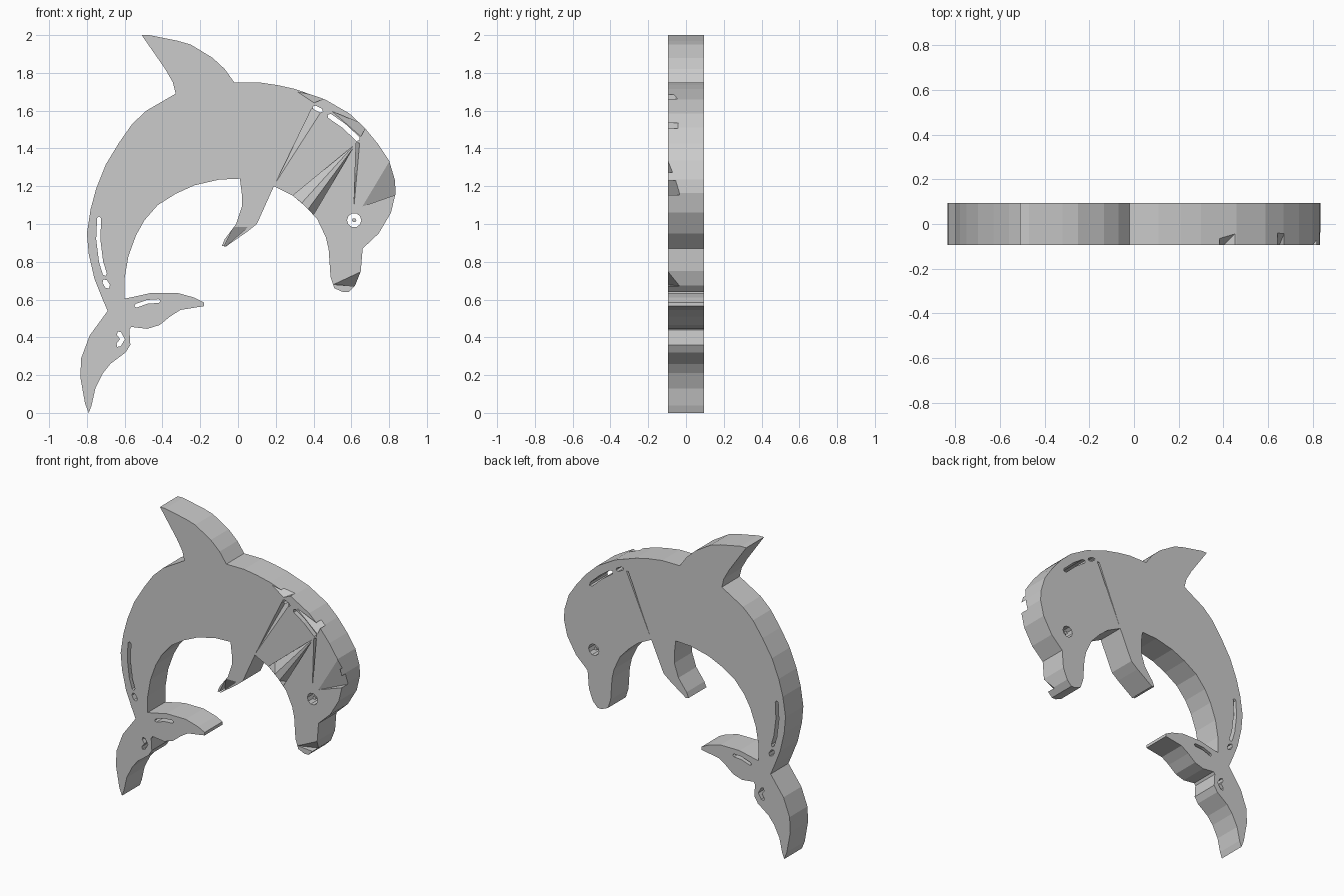
import bpy, bmesh, math
from mathutils import Vector

if "Cube" in bpy.data.objects:
    bpy.data.objects.remove(bpy.data.objects["Cube"])

HALF = 0.094

# Outline sections, clockwise from the tail tip
left_lobe = [(-.79, 0), (-.81, .05), (-.835, .19), (-.83, .29), (-.785, .41), (-.69, .54)]
outer_back = [(-.72, .61), (-.76, .71), (-.79, .84), (-.80, .95), (-.78, 1.08), (-.75, 1.19),
              (-.70, 1.315), (-.63, 1.43), (-.56, 1.53), (-.485, 1.6), (-.39, 1.655), (-.33, 1.69)]
dorsal_fin = [(-.345, 1.75), (-.385, 1.82), (-.51, 2), (-.47, 2), (-.32, 1.97), (-.25, 1.95),
              (-.135, 1.88), (-.07, 1.82), (-.02, 1.75)]
forehead = [(.11, 1.75), (.21, 1.735), (.30, 1.715), (.46, 1.66), (.59, 1.585), (.67, 1.51),
            (.74, 1.425), (.80, 1.335), (.83, 1.235), (.835, 1.165), (.81, 1.06), (.745, .95), (.66, .87)]
snout = [(.65, .75), (.62, .675), (.585, .64), (.555, .64), (.51, .66), (.49, .72), (.48, .865),
         (.465, .93), (.42, 1.025), (.36, 1.09), (.29, 1.15), (.19, 1.2)]
flipper = [(.145, 1.1), (.10, 1), (.05, .96), (-.065, .88), (-.085, .885), (-.07, .92),
           (-.01, 1), (.02, 1.09), (.02, 1.16), (.01, 1.24)]
belly = [(-.1, 1.235), (-.23, 1.205), (-.33, 1.16), (-.425, 1.1), (-.495, 1.02),
         (-.54, .94), (-.58, .83), (-.6, .715), (-.6, .605)]
right_lobe = [(-.55, .615), (-.46, .635), (-.32, .635), (-.23, .61), (-.18, .585), (-.18, .565),
              (-.305, .545), (-.36, .51), (-.415, .465), (-.48, .445), (-.565, .455), (-.575, .44)]
inner_lobe = [(-.57, .36), (-.595, .32), (-.675, .26), (-.715, .21), (-.755, .13), (-.775, .04)]


def circle(cx, cz, r, n=10):
    return [(cx + r * math.cos(2 * math.pi * i / n), cz + r * math.sin(2 * math.pi * i / n))
            for i in range(n)]


def slot(path, width):
    """Closed strip of the given width along a path, with pointed-round ends."""
    p = [Vector(q) for q in path]
    left, right = [], []
    for i, q in enumerate(p):
        d = (p[min(i + 1, len(p) - 1)] - p[max(i - 1, 0)]).normalized()
        n = Vector((-d.y, d.x)) * width / 2
        left.append(q + n)
        right.append(q - n)
    cap0 = p[0] + (p[0] - p[1]).normalized() * width / 2
    cap1 = p[-1] + (p[-1] - p[-2]).normalized() * width / 2
    return [cap0] + left + [cap1] + right[::-1]


def plate(name, loops, half):
    """Filled flat profile in the xz plane with thickness along y; inner loops are holes."""
    cu = bpy.data.curves.new(name, 'CURVE')
    cu.dimensions, cu.fill_mode, cu.extrude = '2D', 'BOTH', half
    for loop in loops:
        s = cu.splines.new('POLY')
        s.points.add(len(loop) - 1)
        for pt, q in zip(s.points, loop):
            pt.co = (q[0], q[1], 0, 1)
        s.use_cyclic_u = True
    tmp = bpy.data.objects.new(name + "_profile", cu)
    bpy.context.collection.objects.link(tmp)
    bpy.context.view_layer.update()
    me = bpy.data.meshes.new_from_object(tmp.evaluated_get(bpy.context.evaluated_depsgraph_get()))
    bpy.data.objects.remove(tmp)
    bm = bmesh.new()
    bm.from_mesh(me)
    for v in bm.verts:
        v.co = (v.co.x, -v.co.z, v.co.y)
    bmesh.ops.remove_doubles(bm, verts=bm.verts, dist=1e-4)
    bmesh.ops.recalc_face_normals(bm, faces=bm.faces)
    for f in bm.faces:
        f.smooth = False
    bm.to_mesh(me)
    bm.free()
    ob = bpy.data.objects.new(name, me)
    bpy.context.collection.objects.link(ob)
    return ob


# Body plate with pierced slots and eye
outline = (left_lobe + outer_back + dorsal_fin + forehead + snout + flipper
           + belly + right_lobe + inner_lobe)
holes = [slot([(-.735, 1.03), (-.74, .92), (-.725, .80), (-.705, .735)], .022),
         slot([(-.705, .695), (-.69, .67)], .028),
         slot([(-.54, .567), (-.48, .588), (-.42, .592)], .02),
         slot([(-.63, .42), (-.612, .39), (-.632, .36)], .026),
         slot([(.405, 1.617), (.44, 1.6)], .022),
         slot([(.485, 1.572), (.56, 1.52), (.635, 1.45)], .026),
         circle(.615, 1.02, .038)]
body = plate("body", [outline] + holes, HALF)

# Pupil post
plate("pupil", [circle(.615, 1.02, .012, 6)], HALF * .8)

# Sloped facets cut into the head front (-1) and the back (1); second corner is the deepest
facets = [(-1, (.19, 1.2), (.39, 1.61), (.44, 1.59)),
          (-1, (.63, 1.43), (.29, 1.15), (.34, 1.11)),
          (-1, (.62, 1.42), (.40, 1.05), (.37, 1.08)),
          (-1, (.613, 1.07), (.625, 1.43), (.645, 1.43)),
          (-1, (.31, 1.70), (.47, 1.67), (.40, 1.64)),
          (-1, (.49, 1.60), (.68, 1.52), (.65, 1.46)),
          (-1, (.65, 1.09), (.85, 1.16), (.80, 1.34)),
          (-1, (.65, .75), (.63, .67), (.50, .68)),
          (-1, (-.02, .99), (-.08, .87), (.06, .99)),
          (1, (.19, 1.2), (.36, 1.61), (.375, 1.61))]
bm = bmesh.new()
for side, a, b, c in facets:
    y = side * (HALF + .003)
    va, vb, vc = (bm.verts.new((q[0], y, q[1])) for q in (a, b, c))
    vd = bm.verts.new((b[0], y - side * .07, b[1]))
    for tri in ((va, vb, vc), (va, vb, vd), (vb, vc, vd), (vc, va, vd)):
        bm.faces.new(tri)
bmesh.ops.recalc_face_normals(bm, faces=bm.faces)
me = bpy.data.meshes.new("facet_cutter")
bm.to_mesh(me)
bm.free()
cutter = bpy.data.objects.new("facet_cutter", me)
bpy.context.collection.objects.link(cutter)
cutter.hide_render = True
cutter.display_type = 'WIRE'

mod = body.modifiers.new("facets", 'BOOLEAN')
mod.operation, mod.solver, mod.object = 'DIFFERENCE', 'EXACT', cutter
mod.use_self = True
bpy.context.view_layer.objects.active = body
body.select_set(True)
bpy.ops.object.modifier_apply(modifier=mod.name)
bpy.data.objects.remove(cutter)
